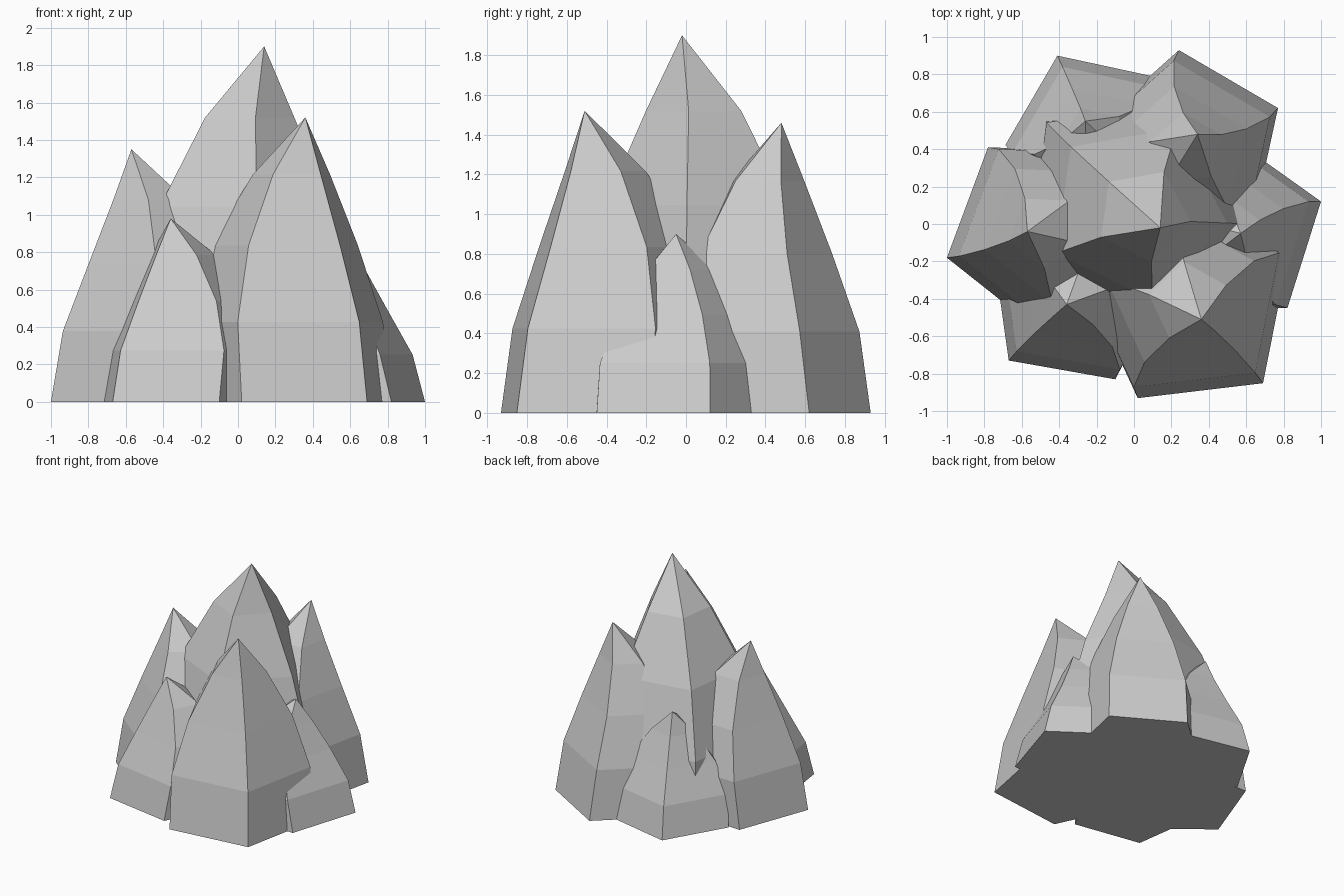
import bpy
import bmesh
from math import cos, sin, radians
from mathutils import Vector

cube = bpy.data.objects.get("Cube")
if cube:
    bpy.data.objects.remove(cube)

stone = bpy.data.materials.new("grey_stone")
stone.use_nodes = True
colour = (0.6, 0.6, 0.6, 1)
stone.diffuse_color = colour
stone.node_tree.nodes["Principled BSDF"].inputs["Base Color"].default_value = colour

SIDES = 5
# Ring profile: height share, radius share, lean to the tip, pull to the middle
RINGS = [(0, 1, 0, 0), (0.28, 0.97, 0, -0.1),
         (0.55, 0.73, 0.1, -0.15), (0.8, 0.38, 0.35, -0.09)]


def spike(name, centre, radius, turn, tip):
    """Five-sided pointed rock, lofted through its rings up to the tip."""
    centre, tip = Vector((*centre, 0)), Vector(tip)
    flat_tip = Vector((tip.x, tip.y, 0))
    bm = bmesh.new()
    rings = []
    for height, size, lean, pull in RINGS:
        mid = centre + (flat_tip - centre) * lean + centre * pull
        ring = []
        for i in range(SIDES):
            a = radians(turn + 360 / SIDES * i)
            offset = Vector((cos(a), sin(a), 0)) * radius * size
            ring.append(bm.verts.new(mid + offset + Vector((0, 0, tip.z * height))))
        rings.append(ring)
    top = bm.verts.new(tip)
    bm.faces.new(rings[0][::-1])
    for i in range(SIDES):
        j = (i + 1) % SIDES
        for low, high in zip(rings, rings[1:]):
            bm.faces.new((low[i], low[j], high[j], high[i]))
        bm.faces.new((rings[-1][i], rings[-1][j], top))
    mesh = bpy.data.meshes.new(name)
    bm.to_mesh(mesh)
    bm.free()
    mesh.materials.append(stone)
    bpy.context.collection.objects.link(bpy.data.objects.new(name, mesh))


# Tall middle rock, ringed by six smaller ones
spike("centre_rock", (0, 0.1), 0.67, -8, (0.14, -0.02, 1.9))
spike("front_left_rock", (0.3, -0.43), 0.574, 240.8, (0.36, -0.51, 1.52))
spike("back_left_rock", (0.292, 0.41), 0.522, 95.7, (0.34, 0.48, 1.46))
spike("right_rock", (-0.484, -0.036), 0.536, 195.6, (-0.57, -0.04, 1.35))
spike("front_right_rock", (-0.316, -0.388), 0.492, 224, (-0.36, -0.43, 0.98))
spike("back_right_rock", (-0.22, 0.47), 0.47, 113.8, (-0.26, 0.55, 0.9))
spike("left_rock", (0.518, -0.041), 0.508, 18.5, (0.57, -0.05, 0.9))
